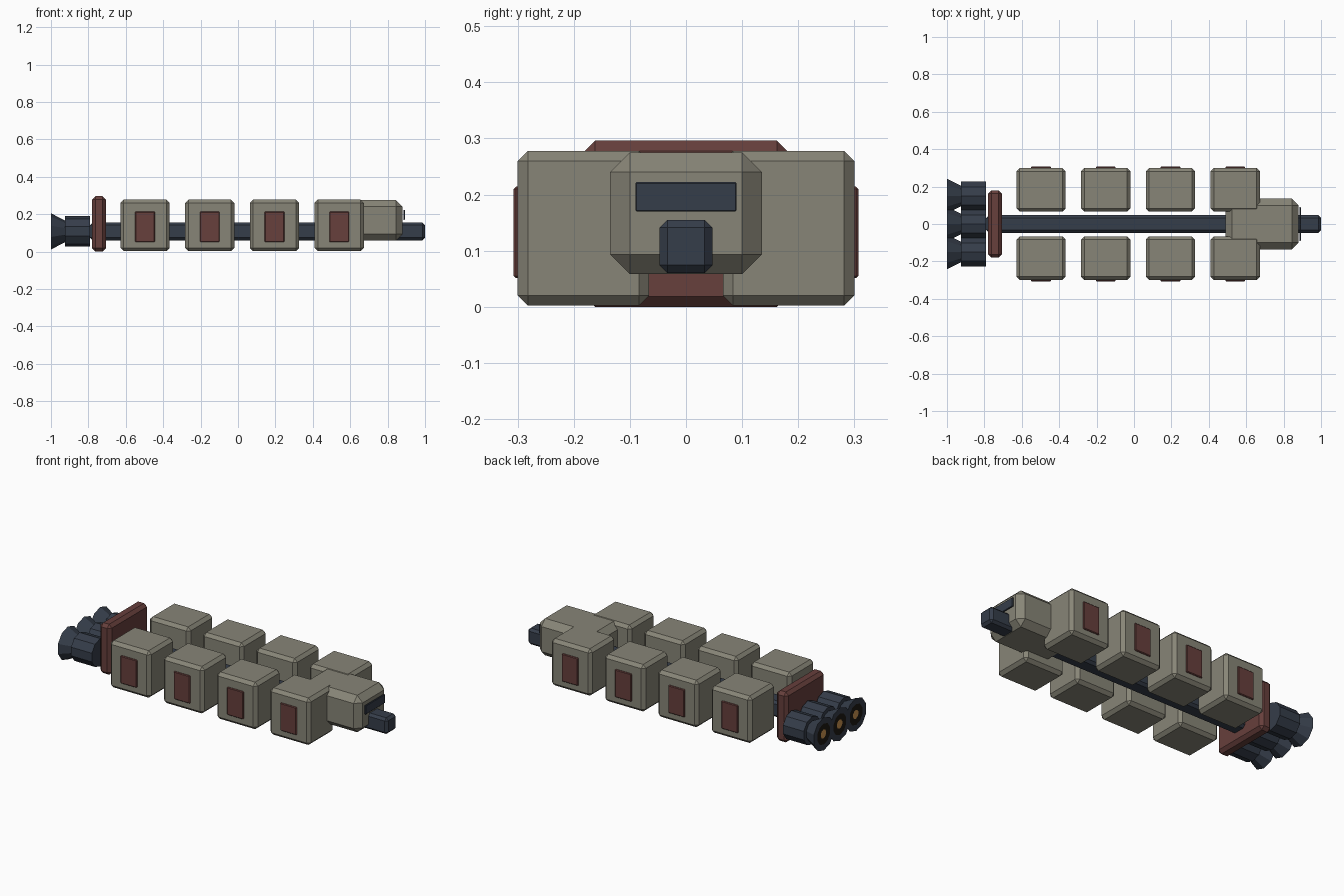
import bpy, bmesh, math

if "Cube" in bpy.data.objects:
    bpy.data.objects.remove(bpy.data.objects["Cube"])


def material(name, color):
    m = bpy.data.materials.new(name)
    m.diffuse_color = (*color, 1)
    m.use_nodes = True
    m.node_tree.nodes["Principled BSDF"].inputs["Base Color"].default_value = m.diffuse_color
    return m


HULL = material("grey olive hull", (0.245, 0.235, 0.185))
RED = material("dull red", (0.135, 0.050, 0.045))
STEEL = material("dark blue steel", (0.036, 0.047, 0.068))
SOOT = material("nozzle soot", (0.012, 0.009, 0.006))
GLOW = material("amber glow", (0.60, 0.30, 0.08))


def finish(name, bm, mats):
    bmesh.ops.recalc_face_normals(bm, faces=bm.faces[:])
    mesh = bpy.data.meshes.new(name)
    bm.to_mesh(mesh)
    bm.free()
    for m in mats:
        mesh.materials.append(m)
    ob = bpy.data.objects.new(name, mesh)
    bpy.context.collection.objects.link(ob)
    return ob


def box(name, xs, ys, zs, chamfer, mat):
    """Box between the given limits with flat chamfered edges."""
    bm = bmesh.new()
    bmesh.ops.create_cube(bm, size=1)
    for v in bm.verts:
        for i, (lo, hi) in enumerate((xs, ys, zs)):
            v.co[i] = hi if v.co[i] > 0 else lo
    bmesh.ops.bevel(bm, geom=bm.edges[:], offset=chamfer, segments=1,
                    affect='EDGES', profile=0.5)
    return finish(name, bm, [mat])


def lathe(name, profile, y, z, mats, rule, sides=10):
    """Faceted solid turned around the x axis; profile holds (x, radius)."""
    bm = bmesh.new()
    rings = []
    for x, r in profile:
        rings.append([bm.verts.new((x, y + r * math.sin(math.tau * k / sides),
                                    z + r * math.cos(math.tau * k / sides)))
                      for k in range(sides)])
    for j, (a, b) in enumerate(zip(rings, rings[1:])):
        for k in range(sides):
            n = (k + 1) % sides
            bm.faces.new((a[k], a[n], b[n], b[k])).material_index = rule(j)
    bm.faces.new(rings[0])
    bm.faces.new(rings[-1]).material_index = rule(len(profile) - 1)
    return finish(name, bm, mats)


# Central beam and rear bulkhead
box("spine_beam", (-0.79, 1.0), (-0.047, 0.047), (0.06, 0.155), 0.014, STEEL)
box("rear_bulkhead", (-0.78, -0.706), (-0.18, 0.18), (0.0, 0.296), 0.018, RED)

# Cargo crates with side panels, in mirrored pairs
for i in range(4):
    x = -0.497 + 0.346 * i
    for side, s in (("right", -1), ("left", 1)):
        box(f"crate_{side}_{i + 1}", (x - 0.132, x + 0.132),
            sorted((s * 0.066, s * 0.30)), (0.002, 0.278), 0.018, HULL)
        box(f"crate_panel_{side}_{i + 1}", (x - 0.053, x + 0.053),
            sorted((s * 0.288, s * 0.307)), (0.051, 0.214), 0.004, RED)

# Command cabin and its window
box("cabin", (0.49, 0.88), (-0.135, 0.135), (0.058, 0.275), 0.035, HULL)
box("cabin_window", (0.884, 0.893), (-0.09, 0.09), (0.17, 0.222), 0.002, STEEL)

# Three engines: drum, flared bell, sooty throat and glowing core
for i, y in enumerate((-0.15, 0.0, 0.15)):
    lathe(f"engine_drum_{i + 1}", [(-0.79, 0.082), (-0.925, 0.082)],
          y, 0.108, [STEEL], lambda j: 0)
    lathe(f"engine_bell_{i + 1}",
          [(-0.92, 0.055), (-1.0, 0.097), (-1.0, 0.062), (-0.998, 0.026)],
          y, 0.108, [STEEL, SOOT, GLOW], lambda j: (0, 0, 1, 2)[j])
